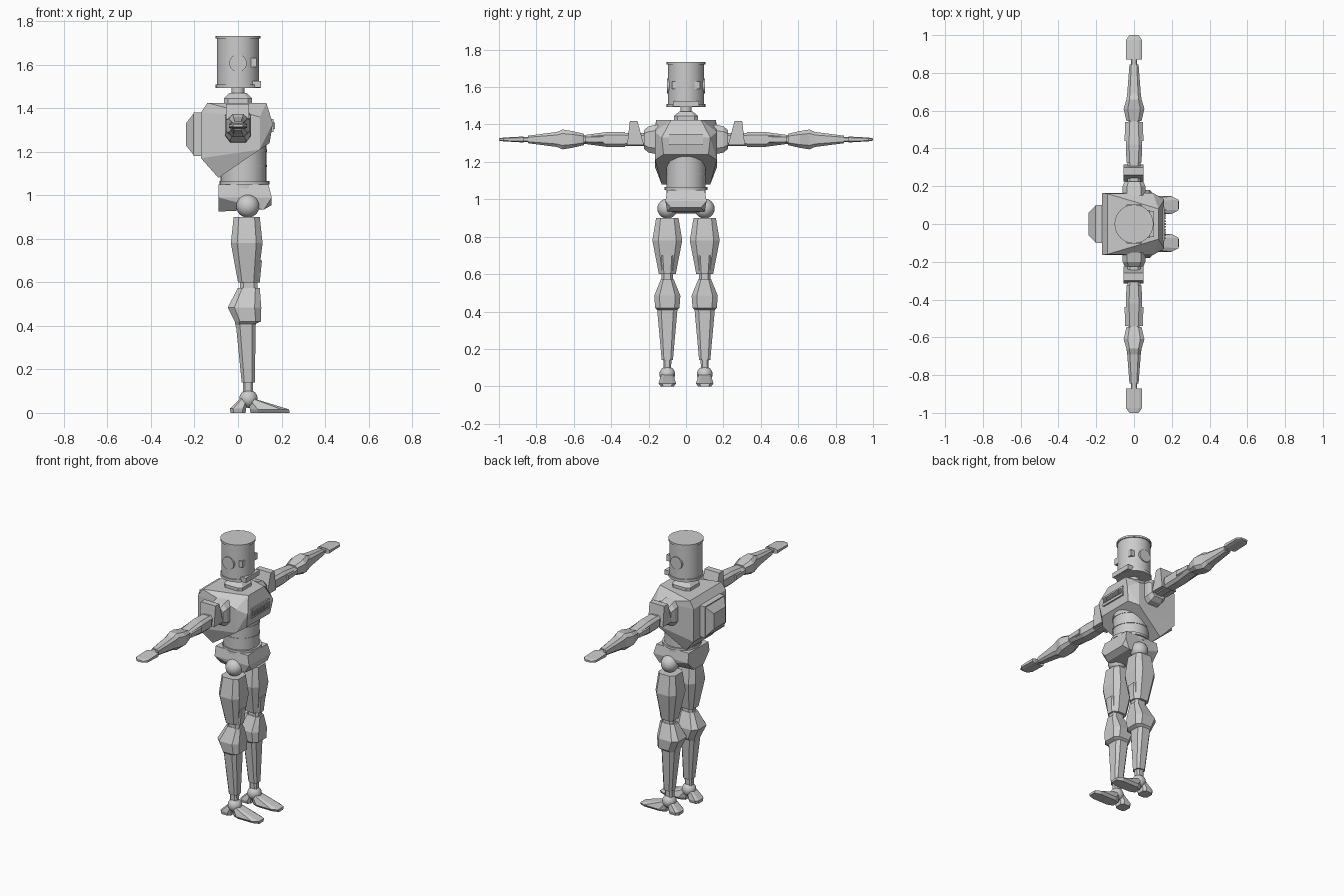
import bpy, bmesh, math
from mathutils import Vector

if "Cube" in bpy.data.objects:
    bpy.data.objects.remove(bpy.data.objects["Cube"])

# One metal colour for the whole figure
metal = bpy.data.materials.new("grey_metal")
metal.use_nodes = True
metal.diffuse_color = (.6, .6, .6, 1)
shader = metal.node_tree.nodes["Principled BSDF"]
shader.inputs["Base Color"].default_value = metal.diffuse_color

# Centre lines of the leg and the outstretched arm
LEG_Y = .1
ARM_Z = 1.32


def finish(obj, name, mirrored):
    """Name and colour a part, and copy paired parts to the other side."""
    obj.name = name
    obj.data.materials.append(metal)
    if mirrored:
        mirror = obj.modifiers.new("other_side", "MIRROR")
        mirror.use_axis = (False, True, False)
        mirror.use_mirror_merge = False


def add_mesh(bm, name, mirrored):
    """Turn finished bmesh geometry into a flat-shaded object."""
    bmesh.ops.recalc_face_normals(bm, faces=bm.faces)
    mesh = bpy.data.meshes.new(name)
    bm.to_mesh(mesh)
    bm.free()
    obj = bpy.data.objects.new(name, mesh)
    bpy.context.collection.objects.link(obj)
    finish(obj, name, mirrored)


def edge(x, half_width, z):
    """Both ends of a sideways edge of a symmetric block."""
    return [Vector((x, half_width, z)), Vector((x, -half_width, z))]


def block(name, *edges):
    """Faceted block wrapped around sideways edges."""
    bm = bmesh.new()
    for pair in edges:
        for corner in pair:
            bm.verts.new(corner)
    bmesh.ops.convex_hull(bm, input=bm.verts)
    loose = [vert for vert in bm.verts if not vert.link_faces]
    bmesh.ops.delete(bm, geom=loose, context="VERTS")
    bmesh.ops.dissolve_limit(bm, angle_limit=math.radians(2), verts=bm.verts, edges=bm.edges)
    add_mesh(bm, name, False)


def ring(at, deep, wide, shift=0):
    """Cross-section at a distance along a limb, given by half sizes."""
    return at, deep, wide, shift


def outline(flat):
    """Unit square with cut corners; flat is the uncut share of each side."""
    u, v = 1, flat
    corners = []
    for quarter in range(4):
        corners += [(u, -v), (u, v)] if quarter % 2 == 0 else [(v, u), (-v, u)]
        if quarter % 2:
            u, v = -u, -v
    return corners


def limb(name, place, rings, flat, mirrored):
    """Loft the rings, letting place() put each outline corner in space."""
    bm = bmesh.new()
    loops = [[bm.verts.new(place(at, deep * u + shift, wide * v)) for u, v in outline(flat)]
             for at, deep, wide, shift in rings]
    for lower, upper in zip(loops, loops[1:]):
        for i in range(len(lower)):
            bm.faces.new((lower[i - 1], lower[i], upper[i], upper[i - 1]))
    bm.faces.new(loops[0])
    bm.faces.new(loops[-1])
    add_mesh(bm, name, mirrored)


def leg_part(name, *rings):
    limb(name, lambda at, u, v: (u, LEG_Y + v, at), rings, .6, True)


def arm_part(name, *rings):
    limb(name, lambda at, u, v: (u, at, ARM_Z + v), rings, .6, True)


def body_part(name, *rings):
    limb(name, lambda at, u, v: (u, v, at), rings, .7, False)


def box(name, centre, size, mirrored=False):
    bpy.ops.mesh.primitive_cube_add(size=1, location=centre, scale=size)
    bpy.ops.object.transform_apply()
    finish(bpy.context.object, name, mirrored)


def smooth_part(name, mirrored):
    """Shade the newly added round primitive and apply its placement."""
    bpy.ops.object.transform_apply()
    bpy.ops.object.shade_smooth_by_angle(angle=math.radians(30))
    finish(bpy.context.object, name, mirrored)


def disc(name, bottom, top, radius, x=0):
    bpy.ops.mesh.primitive_cylinder_add(
        radius=radius, depth=top - bottom, location=(x, 0, (top + bottom) / 2))
    smooth_part(name, False)


def ball(name, centre, radius):
    bpy.ops.mesh.primitive_uv_sphere_add(
        segments=24, ring_count=12, radius=radius, location=centre)
    smooth_part(name, True)


# Head: can with rims, ear discs, eyes and jaw
disc("head", bottom=1.5, top=1.73, radius=.097)
disc("head_top_rim", bottom=1.72, top=1.733, radius=.103)
disc("head_bottom_rim", bottom=1.493, top=1.51, radius=.103)
bpy.ops.mesh.primitive_cylinder_add(
    radius=.04, depth=.02, location=(0, .092, 1.607), rotation=(math.pi / 2, 0, 0))
smooth_part("ear", mirrored=True)
box("eye", centre=(.07, .06, 1.61), size=(.03, .03, .04), mirrored=True)
box("jaw", centre=(.07, 0, 1.51), size=(.07, .14, .03))

# Neck and collar
disc("neck", bottom=1.44, top=1.5, radius=.03)
body_part("collar",
          ring(at=1.42, deep=.065, wide=.065),
          ring(at=1.445, deep=.065, wide=.065),
          ring(at=1.47, deep=.04, wide=.035))

# Chest and backpack
block("chest",
      edge(x=-.14, half_width=.16, z=1.425),
      edge(x=.13, half_width=.08, z=1.425),
      edge(x=-.17, half_width=.165, z=1.38),
      edge(x=-.17, half_width=.165, z=1.17),
      edge(x=.1, half_width=.165, z=1.36),
      edge(x=.1, half_width=.165, z=1.21),
      edge(x=.16, half_width=.13, z=1.33),
      edge(x=.145, half_width=.12, z=1.24),
      edge(x=-.09, half_width=.13, z=1.08))
box("backpack_base", centre=(-.18, 0, 1.28), size=(.05, .2, .2))
block("backpack",
      edge(x=-.2, half_width=.1, z=1.38), edge(x=-.24, half_width=.06, z=1.33),
      edge(x=-.2, half_width=.1, z=1.18), edge(x=-.24, half_width=.06, z=1.23))

# Chest grille: frame with a row of bars
box("grille_frame", centre=(.15, 0, ARM_Z), size=(.025, .18, .06))
for step in range(-5, 6):
    box("grille_bar", centre=(.16, step * .015, ARM_Z), size=(.02, .008, .03))

# Waist and pelvis
disc("waist", bottom=1.03, top=1.27, radius=.105, x=.025)
disc("waist_base", bottom=1.05, top=1.065, radius=.114, x=.03)
for height in (1.13, 1.2):
    disc("waist_ring", bottom=height, top=height + .01, radius=.108, x=.025)
block("pelvis",
      edge(x=-.09, half_width=.1, z=1.05),
      edge(x=.14, half_width=.1, z=1.05),
      edge(x=-.09, half_width=.11, z=.99),
      edge(x=.155, half_width=.11, z=.99),
      edge(x=.155, half_width=.08, z=.955),
      edge(x=.12, half_width=.1, z=.935),
      edge(x=-.09, half_width=.05, z=.925))

# Thighs and knees
ball("hip_ball", centre=(.045, LEG_Y, .95), radius=.053)
leg_part("thigh",
         ring(at=.9, deep=.06, wide=.06, shift=.04),
         ring(at=.78, deep=.073, wide=.08, shift=.04),
         ring(at=.6, deep=.045, wide=.045, shift=.045))
leg_part("thigh_guard",
         ring(at=.7, deep=.04, wide=.04, shift=.07),
         ring(at=.6, deep=.03, wide=.03, shift=.07))
leg_part("knee",
         ring(at=.64, deep=.04, wide=.03, shift=.05),
         ring(at=.54, deep=.04, wide=.03, shift=.05))
leg_part("knee_guard",
         ring(at=.575, deep=.05, wide=.033, shift=.05),
         ring(at=.485, deep=.077, wide=.07, shift=.03),
         ring(at=.42, deep=.06, wide=.065, shift=.045),
         ring(at=.395, deep=.03, wide=.04, shift=.02))

# Shins, ankles and feet
leg_part("shin",
         ring(at=.43, deep=.047, wide=.056, shift=.035),
         ring(at=.14, deep=.03, wide=.03, shift=.047))
leg_part("ankle",
         ring(at=.15, deep=.024, wide=.022, shift=.046),
         ring(at=.08, deep=.024, wide=.02, shift=.046))
ball("ankle_ball", centre=(.048, LEG_Y, .065), radius=.042)
leg_part("heel",
         ring(at=0, deep=.035, wide=.035),
         ring(at=.02, deep=.037, wide=.04),
         ring(at=.065, deep=.02, wide=.03, shift=.03))
leg_part("toe",
         ring(at=0, deep=.09, wide=.035, shift=.147),
         ring(at=.016, deep=.09, wide=.047, shift=.145),
         ring(at=.068, deep=.01, wide=.03, shift=.055))

# Shoulders
arm_part("shoulder_socket",
         ring(at=.15, deep=.06, wide=.08),
         ring(at=.2, deep=.06, wide=.07),
         ring(at=.225, deep=.05, wide=.05))
arm_part("shoulder_joint",
         ring(at=.2, deep=.035, wide=.035),
         ring(at=.34, deep=.035, wide=.035))
for side in (-1, 1):
    bm_sides = [Vector((x, side * y, z)) for x in (-.055, .05)
                for y, z in ((.225, 1.29), (.26, 1.42), (.3, 1.42), (.315, 1.29))]
    block("shoulder_guard", bm_sides)

# Arms and hands
arm_part("upper_arm",
         ring(at=.325, deep=.04, wide=.04),
         ring(at=.42, deep=.043, wide=.04),
         ring(at=.54, deep=.04, wide=.024))
arm_part("upper_arm_plate",
         ring(at=.44, deep=.05, wide=.025),
         ring(at=.54, deep=.047, wide=.02))
arm_part("elbow",
         ring(at=.52, deep=.03, wide=.024),
         ring(at=.6, deep=.03, wide=.024))
arm_part("forearm",
         ring(at=.545, deep=.04, wide=.03),
         ring(at=.61, deep=.055, wide=.045),
         ring(at=.66, deep=.04, wide=.053),
         ring(at=.69, deep=.036, wide=.04),
         ring(at=.845, deep=.024, wide=.02))
arm_part("wrist",
         ring(at=.83, deep=.017, wide=.013),
         ring(at=.89, deep=.017, wide=.013))
arm_part("hand",
         ring(at=.87, deep=.042, wide=.016),
         ring(at=.975, deep=.042, wide=.01),
         ring(at=1, deep=.024, wide=.006))
